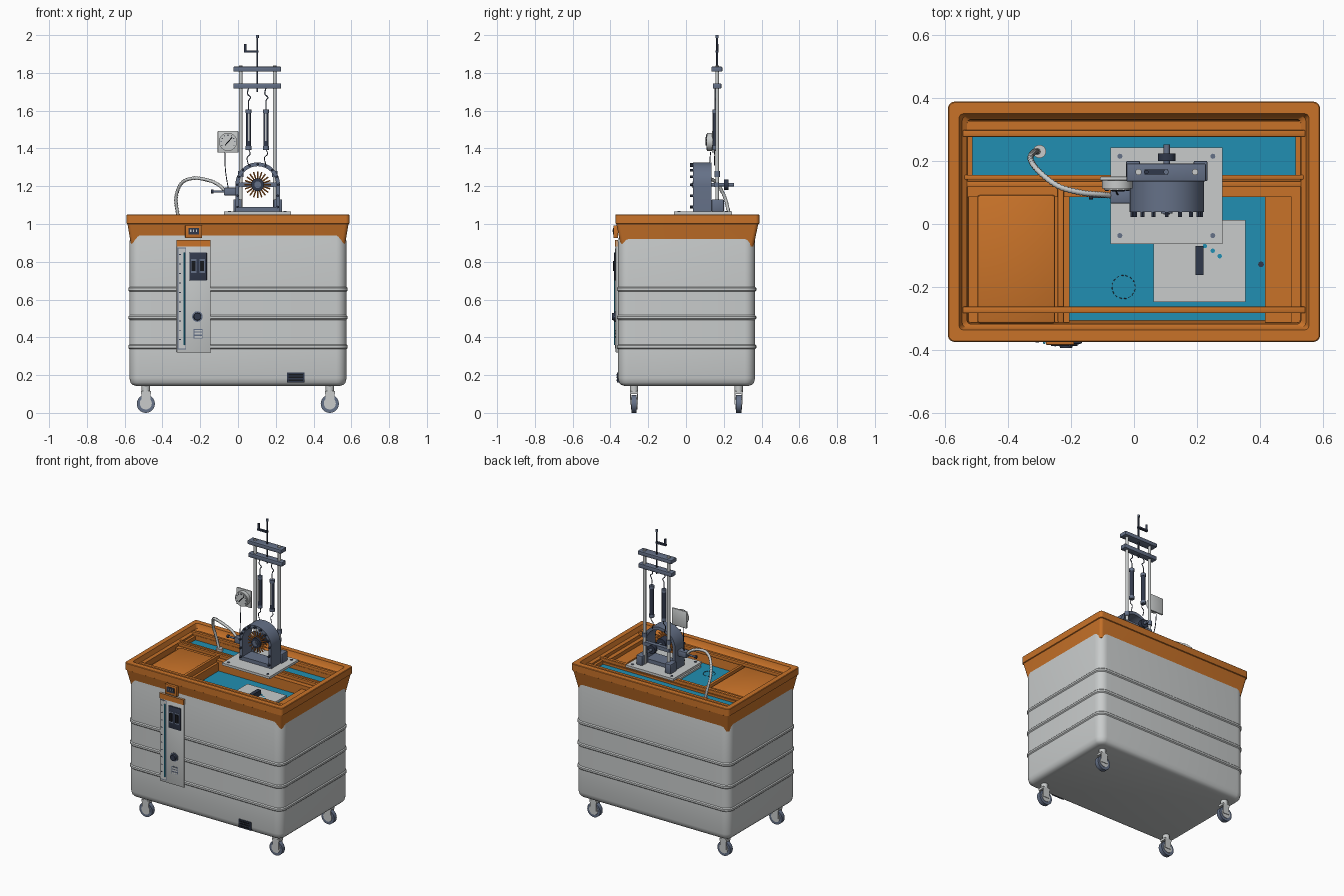
import bpy, bmesh, math
from math import pi, sin, cos
from mathutils import Vector, Matrix

if "Cube" in bpy.data.objects:
    bpy.data.objects.remove(bpy.data.objects["Cube"])


def material(name, *rgb):
    m = bpy.data.materials.new(name)
    m.use_nodes = True
    m.diffuse_color = (*rgb, 1)
    m.node_tree.nodes["Principled BSDF"].inputs["Base Color"].default_value = (*rgb, 1)
    return m


GREY = material("light grey", .58, .60, .60)
ORANGE = material("orange", .58, .17, .022)
WATER = material("water blue", .015, .275, .445)
STEEL = material("blue steel", .13, .165, .245)
DARK = material("dark navy", .03, .04, .07)
BLACK = material("near black", .008, .009, .012)


def build(name, bm, mat, smooth=True):
    bmesh.ops.recalc_face_normals(bm, faces=bm.faces)
    me = bpy.data.meshes.new(name)
    bm.to_mesh(me)
    bm.free()
    me.materials.append(mat)
    ob = bpy.data.objects.new(name, me)
    bpy.context.collection.objects.link(ob)
    if smooth:
        bpy.ops.object.select_all(action='DESELECT')
        ob.select_set(True)
        bpy.context.view_layer.objects.active = ob
        bpy.ops.object.shade_smooth_by_angle(angle=math.radians(35))
    return ob


def box(name, mat, x, y, z, bevel=0):
    """Box from (low, high) ranges on each axis."""
    bm = bmesh.new()
    bmesh.ops.create_cube(bm, size=1)
    for v in bm.verts:
        v.co = [r[0] + (c + .5) * (r[1] - r[0]) for r, c in zip((x, y, z), v.co)]
    if bevel:
        bmesh.ops.bevel(bm, geom=bm.edges[:], offset=bevel, segments=2, affect='EDGES', profile=.5)
    return build(name, bm, mat, bevel > 0)


def rod(name, mat, a, b, r, r2=None, sides=20):
    """Cylinder or cone between two points."""
    a, b = Vector(a), Vector(b)
    d = b - a
    bm = bmesh.new()
    bmesh.ops.create_cone(bm, cap_ends=True, segments=sides, radius1=r,
                          radius2=r if r2 is None else r2, depth=d.length)
    turn = Vector((0, 0, 1)).rotation_difference(d).to_matrix().to_4x4()
    bmesh.ops.transform(bm, matrix=Matrix.Translation((a + b) / 2) @ turn, verts=bm.verts)
    return build(name, bm, mat)


def tube(name, mat, pts, r, steps=8, ribbed=False):
    """Smooth tube through points, optionally corrugated."""
    p = [Vector(q) for q in pts]
    p = [2 * p[0] - p[1]] + p + [2 * p[-1] - p[-2]]
    path = []
    for i in range(1, len(p) - 2):
        a, b, c, d = p[i - 1:i + 3]
        for k in range(steps):
            t = k / steps
            path.append(.5 * (2 * b + (c - a) * t + (2 * a - 5 * b + 4 * c - d) * t * t
                              + (3 * b - a - 3 * c + d) * t ** 3))
    path.append(p[-2])
    cu = bpy.data.curves.new(name, 'CURVE')
    cu.dimensions, cu.bevel_depth, cu.bevel_resolution, cu.use_fill_caps = '3D', r, 2, True
    s = cu.splines.new('POLY')
    s.points.add(len(path) - 1)
    for i, q in enumerate(path):
        s.points[i].co = (*q, 1)
        s.points[i].radius = .75 if ribbed and i % 2 else 1
    cu.materials.append(mat)
    ob = bpy.data.objects.new(name, cu)
    bpy.context.collection.objects.link(ob)


def loft(name, mat, rings, cy, cap=False, closed=False):
    """Skin of rounded rectangles given as (z, half x, half y, corner radius)."""
    bm = bmesh.new()
    loops = []
    for z, hx, hy, r in rings:
        loop = []
        for k, (sx, sy) in enumerate(((1, 1), (-1, 1), (-1, -1), (1, -1))):
            for j in range(7):
                a = (k + j / 6) * pi / 2
                loop.append(bm.verts.new((sx * (hx - r) + r * cos(a), cy + sy * (hy - r) + r * sin(a), z)))
        loops.append(loop)
    for a, b in list(zip(loops, loops[1:])) + ([(loops[-1], loops[0])] if closed else []):
        for i in range(len(a)):
            j = (i + 1) % len(a)
            bm.faces.new((a[i], a[j], b[j], b[i]))
    if cap:
        bm.faces.new(loops[0])
    return build(name, bm, mat)


# Tank body with three raised ribs
HX, HY = .575, .363
prof = [(.143, -.035), (.148, -.018), (.16, -.006), (.185, 0)]
for z in (.35, .505, .655):
    prof += [(z - .012, 0), (z - .006, .006), (z + .006, .006), (z + .012, 0)]
prof += [(.9, 0), (.925, -.004), (1.01, -.004)]
loft("tank_body", GREY, [(z, HX + o, HY + o, .055 + o) for z, o in prof], .003, cap=True)

# Rim and inner wall
loft("tank_rim", ORANGE, [(1.0, .585, .376, .02), (1.003, .59, .381, .02), (1.047, .59, .381, .02),
                          (1.05, .587, .378, .018), (1.05, .555, .343, .014), (1.02, .545, .335, .014),
                          (1.01, .53, .325, .014), (.88, .516, .313, .01), (.88, .565, .35, .02)],
     .007, closed=True)

# Inner decks, dividers and rails
box("basin_floor", ORANGE, (-.55, .55), (-.33, .33), (.87, .89))
box("left_deck", ORANGE, (-.525, -.205), (-.313, .1), (.88, .975))
box("left_cover", ORANGE, (-.497, -.25), (-.315, .092), (.97, 1.0), .008)
box("cover_divider", ORANGE, (-.242, -.222), (-.313, .13), (.95, 1.01), .004)
box("right_deck", ORANGE, (.415, .525), (-.313, .1), (.88, .965))
box("right_step", ORANGE, (.5, .528), (-.313, .1), (.9, .99))
box("back_deck", ORANGE, (-.53, .53), (.276, .327), (.88, 1.005))
box("trough_divider", ORANGE, (-.53, .53), (.085, .155), (.88, .99))
for n, y0, y1, z in (("front_rail", -.283, -.262, 1.025), ("divider_front_rail", .117, .136, 1.01),
                     ("divider_back_rail", .141, .156, 1.015), ("back_rail", .277, .298, 1.025)):
    box(n, ORANGE, (-.543, .543), (y0, y1), (z - .022, z), .003)
for s in (-1, 1):
    box("trough_end", ORANGE, sorted((s * .512, s * .54)), (.15, .28), (.88, 1.0))

# Water and the parts lying in it
box("front_water", WATER, (-.206, .416), (-.307, .087), (.89, .92))
box("back_water", WATER, (-.514, .514), (.154, .278), (.89, .975))
box("sunken_plate", GREY, (.062, .354), (-.248, .013), (.918, .932))
box("sunken_block", DARK, (.195, .221), (-.162, -.07), (.93, .965))
for x, y in ((.225, -.07), (.25, -.085), (.272, -.102)):
    rod("plate_hole", WATER, (x, y, .93), (x, y, .934), .007)
rod("water_outlet", DARK, (.403, -.128, .92), (.403, -.128, .924), .009)
for i in range(16):
    a, b = i * pi / 8, (i + .6) * pi / 8
    rod("drain_mark", DARK, (-.033 + .037 * cos(a), -.2 + .037 * sin(a), .921),
        (-.033 + .037 * cos(b), -.2 + .037 * sin(b), .921), .0012, sides=6)

# Casters
for x in (-.488, .486):
    for y in (-.275, .279):
        rod("caster_wheel", STEEL, (x, y - .014, .048), (x, y + .014, .048), .048, sides=32)
        rod("caster_hub", GREY, (x, y - .017, .05), (x, y + .017, .05), .032)
        for s in (-1, 1):
            box("caster_fork", GREY, (x - .022, x + .024), sorted((y + s * .016, y + s * .021)), (.045, .112))
        box("caster_crown", GREY, (x - .026, x + .028), (y - .021, y + .021), (.1, .115))
        rod("caster_stem", GREY, (x, y, .11), (x, y, .146), .022)

# Front control panel
F = -.36
box("control_panel", GREY, (-.325, -.145), (F - .012, F), (.32, .915), .003)
box("panel_header", ORANGE, (-.325, -.145), (F - .015, F), (.88, .915))
box("display_case", ORANGE, (-.28, -.19), (F - .024, F), (.925, .993), .004)
box("display_screen", DARK, (-.263, -.207), (F - .027, F), (.945, .98))
for x in (-.25, -.235, -.22):
    box("display_digit", GREY, (x - .003, x + .003), (F - .029, F), (.957, .97))
box("level_channel", STEEL, (-.319, -.274), (F - .0135, F), (.335, .875))
box("level_backing", GREY, (-.316, -.277), (F - .015, F), (.34, .87))
rod("level_tube", WATER, (-.285, F - .016, .36), (-.285, F - .016, .85), .0045)
for i in range(10):
    box("level_mark", DARK, (-.312, -.302), (F - .016, F), (.385 + i * .05, .39 + i * .05))
box("switch_case", DARK, (-.257, -.165), (F - .02, F), (.70, .85), .005)
for x in (-.235, -.19):
    box("switch_surround", STEEL, (x - .015, x + .015), (F - .022, F), (.74, .815))
    box("switch_rocker", BLACK, (x - .011, x + .011), (F - .027, F), (.75, .805))
rod("knob_base", STEEL, (-.215, F, .51), (-.215, F - .018, .51), .028, sides=28)
rod("control_knob", DARK, (-.215, F, .51), (-.215, F - .033, .51), .022, .019)
box("panel_label", STEEL, (-.235, -.187), (F - .014, F), (.395, .445))
for z in (.402, .42, .435):
    box("label_line", GREY, (-.231, -.191), (F - .016, F), (z - .005, z + .005))
box("drain_cover", DARK, (.26, .352), (F - .006, F + .01), (.16, .215))
for z in (.172, .188, .203):
    box("drain_slat", BLACK, (.268, .344), (F - .009, F), (z - .004, z + .004))

# Machine base plate
box("machine_base", GREY, (-.075, .281), (-.063, .243), (1.05, 1.066))
for x in (-.045, .25):
    for y in (-.037, .215):
        rod("base_screw", STEEL, (x, y, 1.06), (x, y, 1.07), .008)

# Arched rotor housing, open front and back
CX, CZ = .104, 1.208
bm = bmesh.new()
arch = []
for r in (.118, .098):
    line = [(CX + r, 1.066)] + [(CX + r * cos(i * pi / 24), CZ + r * sin(i * pi / 24)) for i in range(25)] \
        + [(CX - r, 1.066)]
    arch.append([[bm.verts.new((x, y, z)) for x, z in line] for y in (.038, .136)])
(of, ob_), (nf, nb) = arch
for a, b in ((of, ob_), (nf, nb), (of, nf), (ob_, nb)):
    for i in range(len(a) - 1):
        bm.faces.new((a[i], a[i + 1], b[i + 1], b[i]))
build("rotor_housing", bm, STEEL)
box("housing_sill", STEEL, (CX - .1, CX + .1), (.038, .136), (1.066, 1.09))
for i in range(9):
    a = i * pi / 8
    x, z = CX + .109 * cos(a), CZ + .109 * sin(a)
    rod("housing_bolt", DARK, (x, .022, z), (x, .045, z), .007, sides=6)
for x in (CX - .107, CX + .107):
    for z in (1.09, 1.15):
        rod("housing_bolt", DARK, (x, .022, z), (x, .045, z), .007, sides=6)
    box("post_pier", STEEL, (x - .022, x + .022), (.136, .2), (1.066, 1.13), .004)

# Rotor with radial blades
rod("rotor_shaft", STEEL, (CX, .03, CZ), (CX, .253, CZ), .01)
rod("rotor_hub", DARK, (CX, .04, CZ), (CX, .12, CZ), .034, sides=28)
rod("rotor_cap", STEEL, (CX, .034, CZ), (CX, .05, CZ), .018)
for i in range(20):
    a = i * pi / 10
    d = Vector((cos(a), 0, sin(a)))
    c = Vector((CX, .06, CZ))
    rod("rotor_blade", ORANGE, c + d * .03, c + d * .07, .0045, sides=6)
rod("shaft_pulley", DARK, (CX, .2, CZ), (CX, .224, CZ), .028, sides=28)
box("shaft_bearing", STEEL, (CX - .1, CX + .1), (.148, .175), (CZ - .012, CZ + .012))

# Frame: posts, crossbars, screw and crank
for x in (.014, .194):
    rod("frame_post", GREY, (x, .165, 1.07), (x, .165, 1.84), .01)
    rod("post_collar", STEEL, (x, .165, 1.25), (x, .165, 1.28), .015)
box("upper_crossbar", STEEL, (-.024, .228), (.135, .192), (1.807, 1.833), .004)
box("lower_crossbar", STEEL, (-.024, .228), (.143, .187), (1.717, 1.745), .004)
rod("lift_screw", DARK, (.102, .165, 1.7), (.102, .165, 1.995), .005)
rod("screw_tip", STEEL, (.102, .165, 1.985), (.102, .165, 2.0), .008)
box("crank_arm", DARK, (.033, .108), (.157, .173), (1.907, 1.918))
rod("crank_grip", DARK, (.039, .165, 1.91), (.039, .165, 1.953), .007)

# Hanging spring scales
for x in (.056, .148):
    rod("spring_scale", DARK, (x, .155, 1.405), (x, .155, 1.605), .014)
    box("scale_window", GREY, (x - .004, x + .004), (.139, .15), (1.44, 1.585))
    for z in (1.4, 1.595):
        rod("scale_cap", STEEL, (x, .155, z - .008), (x, .155, z + .012), .016)
    tube("scale_hook", STEEL, [(x, .155, 1.6), (x, .155, 1.65), (x + .01, .155, 1.67),
                               (x - .006, .155, 1.69), (x, .155, 1.72)], .003)
    tube("scale_cord", DARK, [(x, .155, 1.4), (x + .008, .15, 1.37), (x - .008, .15, 1.35),
                              (x, .15, 1.31)], .0025)

# Dial gauge
G = (-.053, 1.435)
box("gauge_plate", GREY, (-.108, .002), (.138, .15), (1.378, 1.492), .003)
rod("gauge_case", GREY, (G[0], .112, G[1]), (G[0], .14, G[1]), .048, sides=36)
rod("gauge_face", GREY, (G[0], .108, G[1]), (G[0], .115, G[1]), .042, sides=36)
for i in range(9):
    a = (-30 + i * 30) * pi / 180
    rod("gauge_mark", DARK, (G[0] + .032 * cos(a), .1075, G[1] + .032 * sin(a)),
        (G[0] + .039 * cos(a), .1075, G[1] + .039 * sin(a)), .002, sides=6)
rod("gauge_needle", BLACK, (G[0] - .015, .106, G[1] - .018), (G[0] + .022, .106, G[1] + .024), .003, sides=6)
tube("gauge_wire", DARK, [(-.07, .13, 1.38), (-.066, .12, 1.28), (-.05, .09, 1.18)], .0025)

# Inlet valve and corrugated hose
box("valve_block", STEEL, (-.075, 0), (.065, .108), (1.152, 1.192), .004)
rod("valve_stem", STEEL, (-.135, .088, 1.172), (-.07, .088, 1.172), .006)
rod("valve_knob", DARK, (-.142, .088, 1.172), (-.13, .088, 1.172), .011)
tube("water_hose", GREY, [(-.07, .09, 1.178), (-.11, .094, 1.212), (-.17, .1, 1.235), (-.24, .12, 1.242),
                          (-.3, .165, 1.215), (-.328, .205, 1.14), (-.318, .228, 1.05), (-.3, .23, .97)],
     .010, steps=12, ribbed=True)
rod("hose_flange", GREY, (-.3, .23, .97), (-.3, .23, .995), .021)
